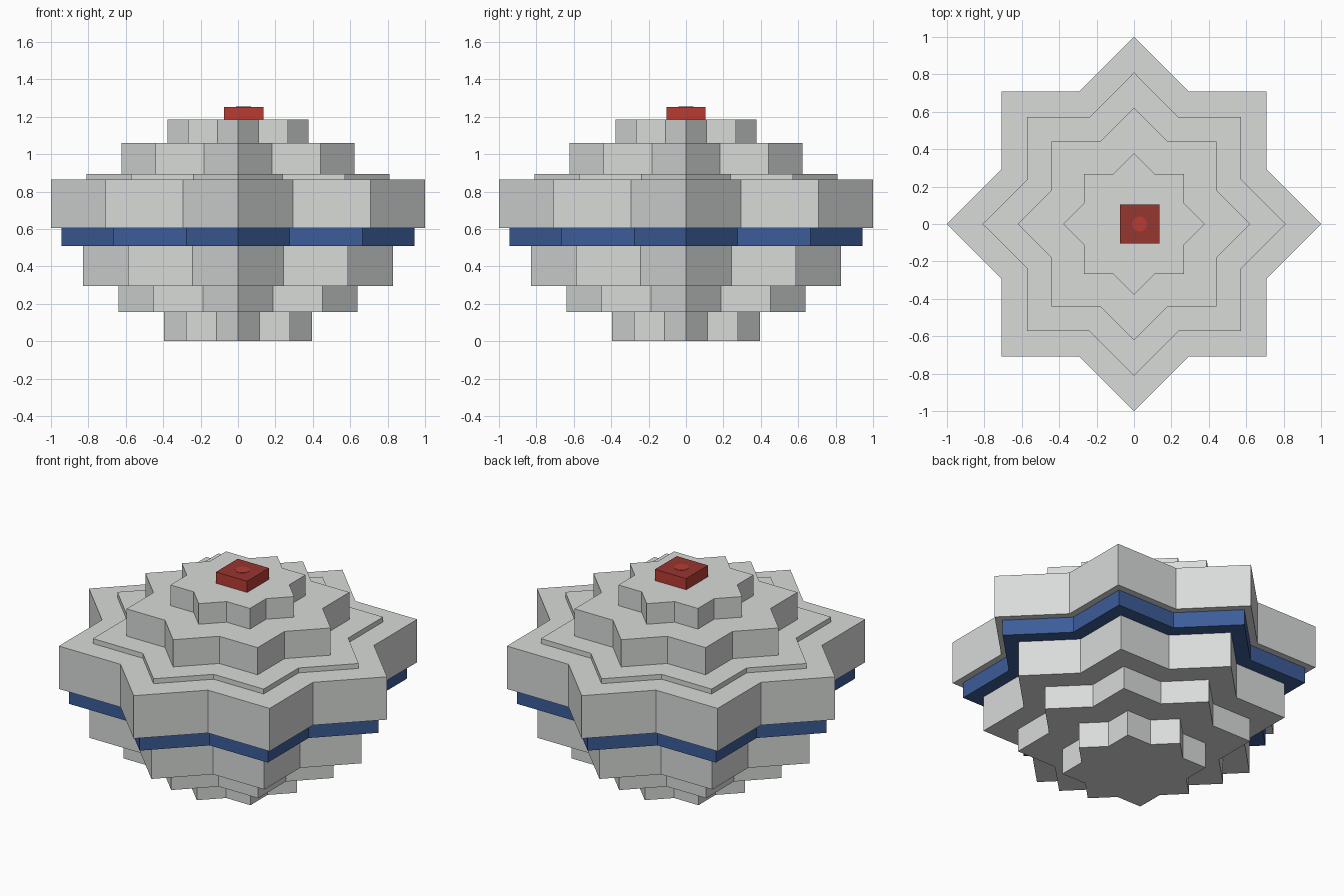
import bpy, bmesh
from math import cos, sin, pi, sqrt

cube = bpy.data.objects.get("Cube")
if cube:
    bpy.data.objects.remove(cube, do_unlink=True)


def material(name, rgb):
    # sRGB bytes to linear
    col = [((c / 255 + 0.055) / 1.055) ** 2.4 for c in rgb] + [1]
    m = bpy.data.materials.new(name)
    m.use_nodes = True
    m.diffuse_color = col
    m.node_tree.nodes["Principled BSDF"].inputs["Base Color"].default_value = col
    return m


GREY = material("light grey", (216, 219, 217))
BLUE = material("blue", (60, 93, 152))
RED = material("red", (184, 60, 52))
DARK_RED = material("dark red", (150, 54, 47))


def prism(name, outline, z0, z1, mats):
    """Extrude a flat outline from z0 up to z1."""
    bm = bmesh.new()
    base = bm.faces.new([bm.verts.new((x, y, z0)) for x, y in outline])
    top = bmesh.ops.extrude_face_region(bm, geom=[base])["geom"]
    for v in top:
        if isinstance(v, bmesh.types.BMVert):
            v.co.z = z1
    bmesh.ops.recalc_face_normals(bm, faces=bm.faces)
    # a second material, when given, covers the upward face
    for f in bm.faces:
        f.material_index = len(mats) - 1 if f.normal.z > 0.5 else 0
    mesh = bpy.data.meshes.new(name)
    bm.to_mesh(mesh)
    bm.free()
    for m in mats:
        mesh.materials.append(m)
    ob = bpy.data.objects.new(name, mesh)
    bpy.context.collection.objects.link(ob)
    return ob


def star(r):
    """Eight-pointed star made by two crossed squares."""
    inner = r / sqrt(2) / cos(pi / 8)
    return [((inner if i % 2 else r) * cos(i * pi / 8),
             (inner if i % 2 else r) * sin(i * pi / 8)) for i in range(16)]


# Stacked star tiers, bottom to top: name, radius, top height, material
tiers = [
    ("bottom_tier", 0.395, 0.155, GREY),
    ("lower_tier", 0.64, 0.295, GREY),
    ("under_tier", 0.83, 0.51, GREY),
    ("blue_band", 0.943, 0.605, BLUE),
    ("main_tier", 1.0, 0.865, GREY),
    ("thin_step", 0.81, 0.895, GREY),
    ("upper_tier", 0.622, 1.06, GREY),
    ("top_tier", 0.377, 1.185, GREY),
]
z = 0
for name, radius, height, mat in tiers:
    prism(name, star(radius), z, height, [mat])
    z = height

# Red cap block, slightly off centre, with a round spot on top
CX, HALF, CAP_TOP = 0.03, 0.105, 1.253
square = [(CX + sx * HALF, sy * HALF) for sx, sy in ((-1, -1), (1, -1), (1, 1), (-1, 1))]
prism("cap_block", square, z, CAP_TOP, [RED, DARK_RED])
circle = [(CX + 0.04 * cos(i * pi / 12), 0.04 * sin(i * pi / 12)) for i in range(24)]
prism("cap_spot", circle, CAP_TOP, CAP_TOP + 0.002, [RED])
